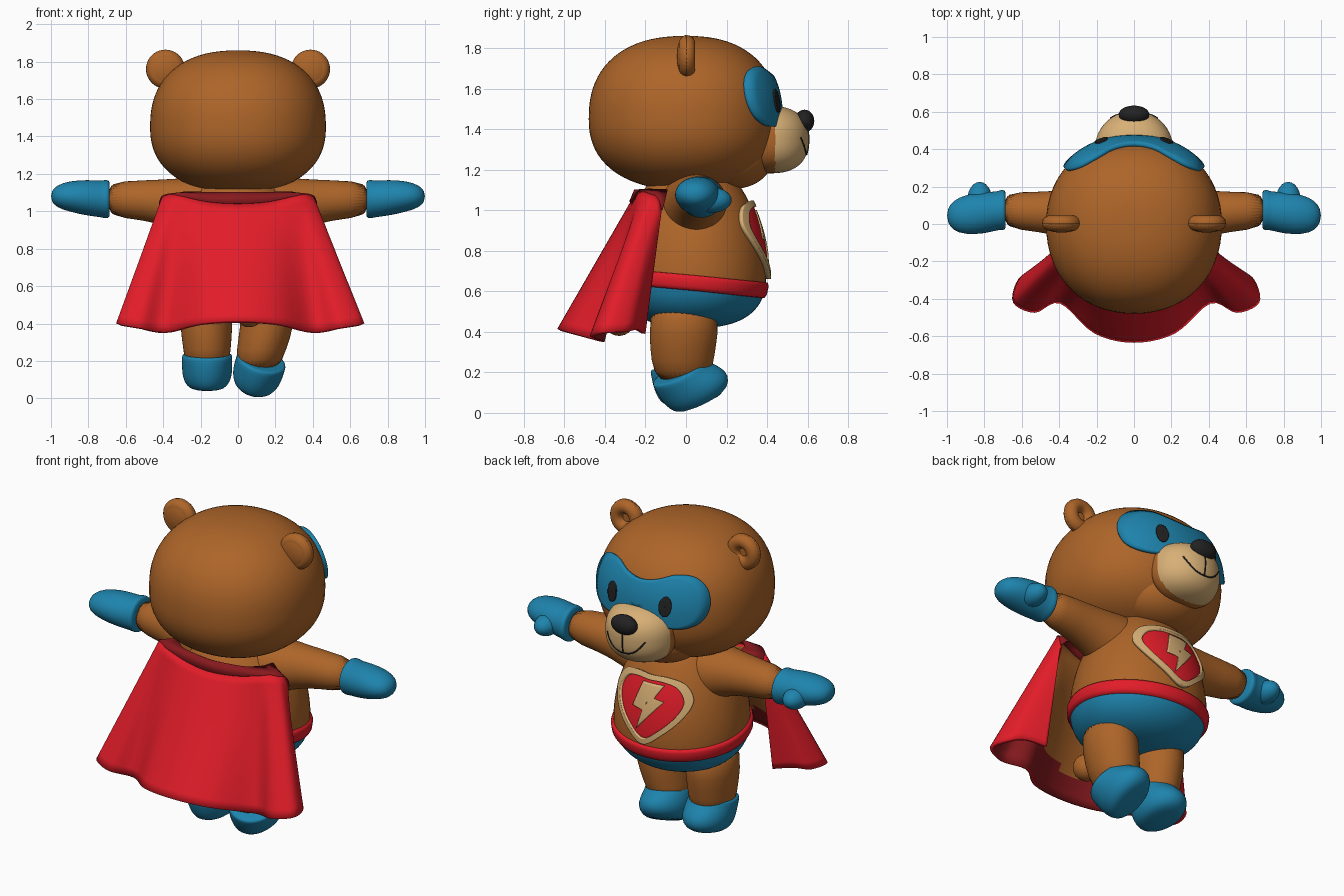
import bpy, bmesh
from math import sin, cos, pi, radians
from mathutils import Vector, Matrix, Euler

if "Cube" in bpy.data.objects:
    bpy.data.objects.remove(bpy.data.objects["Cube"], do_unlink=True)


def material(name, *rgb):
    m = bpy.data.materials.new(name)
    m.use_nodes = True
    m.diffuse_color = (*rgb, 1)
    m.node_tree.nodes["Principled BSDF"].inputs["Base Color"].default_value = (*rgb, 1)
    return m


BROWN = material("brown fur", 0.42, 0.13, 0.022)
BLUE = material("blue cloth", 0.013, 0.23, 0.42)
RED = material("red cloth", 0.76, 0.012, 0.022)
DARK_RED = material("dark red lining", 0.24, 0.01, 0.013)
TAN = material("tan", 0.68, 0.43, 0.18)
BLACK = material("black", 0.016, 0.016, 0.017)


def skin(name, rows, mats, closed=True, caps=True, rule=None):
    """Skin rows of points with quads; rule picks the material slot by face centre."""
    bm = bmesh.new()
    grid = [[bm.verts.new(p) for p in row] for row in rows]
    n = len(rows[0])
    for a, b in zip(grid, grid[1:]):
        for j in range(n if closed else n - 1):
            k = (j + 1) % n
            bm.faces.new((a[j], b[j], b[k], a[k]))
    if caps:
        bm.faces.new(grid[0])
        bm.faces.new(grid[-1])
    if closed:
        bmesh.ops.recalc_face_normals(bm, faces=bm.faces)
    for f in bm.faces:
        f.smooth = True
        if rule:
            f.material_index = rule(f.calc_center_median())
    me = bpy.data.meshes.new(name)
    bm.to_mesh(me)
    bm.free()
    for m in mats:
        me.materials.append(m)
    ob = bpy.data.objects.new(name, me)
    bpy.context.collection.objects.link(ob)
    return ob


def solidify(ob, thickness, offset=0.0):
    mod = ob.modifiers.new("thickness", "SOLIDIFY")
    mod.thickness, mod.offset = thickness, offset
    return mod


def mirrored(ob):
    ob.modifiers.new("mirror", "MIRROR")


def smooth_path(pts, steps=6, loop=False):
    """Catmull-Rom path through the points."""
    pts = [Vector(p) for p in pts]
    n, out = len(pts), []
    pick = (lambda i: pts[i % n]) if loop else (lambda i: pts[min(max(i, 0), n - 1)])
    for i in range(n if loop else n - 1):
        a, b, c, d = (pick(i + k) for k in (-1, 0, 1, 2))
        for s in range(steps):
            t = s / steps
            out.append(0.5 * (2 * b + (c - a) * t + (2 * a - 5 * b + 4 * c - d) * t * t
                              + (3 * b - a - 3 * c + d) * t ** 3))
    return out if loop else out + [pts[-1]]


class Blob:
    """Rounded body: half width a, depth to front and back, height up and down."""

    def __init__(self, centre, a, front, back, up, down, p_up=2.0, p_down=2.0, q=2.0):
        self.c, self.a, self.front, self.back = Vector(centre), a, front, back
        self.up, self.down, self.p_up, self.p_down, self.q = up, down, p_up, p_down, q

    def radius(self, z):
        dz = z - self.c.z
        h, p = (self.up, self.p_up) if dz > 0 else (self.down, self.p_down)
        return max(0, 1 - min(1, abs(dz) / h) ** p) ** (1 / p)

    def point(self, th, z, grow=0.0):
        s, q = sin(th), self.q
        r = self.radius(z) / (abs(s) ** q + abs(cos(th)) ** q) ** (1 / q)
        b = self.front if s > 0 else self.back
        return self.c + Vector(((self.a * r + grow) * cos(th), (b * r + grow) * s, z - self.c.z))

    def y(self, x, z, off=0.0):
        inside = max(0, self.radius(z) ** self.q - abs(x / self.a) ** self.q)
        return self.c.y + off + self.front * inside ** (1 / self.q)

    def build(self, name, mats, rings=40, segs=56, rule=None):
        rows = []
        for i in range(rings + 1):
            s = sin(radians(-89.5 + 179 * i / rings))
            h, p = (self.up, self.p_up) if s > 0 else (self.down, self.p_down)
            z = self.c.z + (h if s > 0 else -h) * abs(s) ** (2 / p)
            rows.append([self.point(2 * pi * j / segs, z) for j in range(segs)])
        return skin(name, rows, mats, rule=rule)


def patch(name, blob, outline, centre, mat, off, thick, inner=0.02, outer=1.0):
    """Plate hugging the front of a blob, inside an x-z outline."""
    c, rows = Vector(centre), []
    for i in range(9):
        t = inner + (outer - inner) * i / 8
        flat = [c + (Vector(p) - c) * t for p in outline]
        rows.append([(p.x, blob.y(p.x, p.y, off), p.y) for p in flat])
    solidify(skin(name, rows, [mat], caps=False), thick)


def both_sides(half):
    """Close an outline whose half runs from the top middle to the bottom middle."""
    return half + [(-x, z) for x, z in half[-2:0:-1]]


def loft(name, sections, mat, axis="z", segs=32):
    """Skin ellipses (x, y, z, r1, r2) lying across the axis."""
    rows = []
    for x, y, z, r1, r2 in sections:
        ring = [(r1 * cos(2 * pi * j / segs), r2 * sin(2 * pi * j / segs)) for j in range(segs)]
        rows.append([(x + u, y + v, z) if axis == "z" else (x, y + u, z + v) for u, v in ring])
    ob = skin(name, rows, [mat])
    ob.modifiers.new("smooth", "SUBSURF").levels = 1
    return ob


# Head, chin and torso
head = Blob((0, 0, 1.45), 0.47, 0.455, 0.48, 0.41, 0.35, 2.35, 2.3, 2.15)
head.build("head", [BROWN])
Blob((0, 0.22, 1.29), 0.25, 0.215, 0.2, 0.2, 0.185, 2.2, 2.2).build("chin", [BROWN])
torso = Blob((0, 0.05, 0.68), 0.375, 0.345, 0.39, 0.59, 0.26, 1.85, 2.5)
WAIST, TILT = 0.64, 0.1
torso.build("torso_and_briefs", [BROWN, BLUE], rings=60,
            rule=lambda c: int(c.z + TILT * (c.y - 0.05) < WAIST))
belt_rows = []
for dz, grow in ((-0.04, -0.01), (-0.037, 0.01), (-0.02, 0.016), (0.02, 0.016), (0.037, 0.01), (0.04, -0.01)):
    belt_rows.append([torso.point(2 * pi * j / 56, WAIST + dz - TILT * 0.35 * sin(2 * pi * j / 56), grow)
                      for j in range(56)])
skin("belt", belt_rows, [RED], caps=False)
Blob((0.06, -0.33, 0.455), 0.075, 0.075, 0.075, 0.075, 0.075).build("tail", [BROWN], 16, 24)

# Muzzle, nose and mouth
muzzle = Blob((0, 0.41, 1.35), 0.207, 0.195, 0.1, 0.165, 0.168, 2.4, 2.5)
muzzle.build("muzzle", [TAN, BROWN], 80, 120, rule=lambda c: int(c.y < 0.44))
Blob((0, 0.585, 1.44), 0.082, 0.048, 0.05, 0.056, 0.056).build("nose", [BLACK], 20, 32)


def mouth_line(name, pts):
    cu = bpy.data.curves.new(name, "CURVE")
    cu.dimensions, cu.bevel_depth, cu.bevel_resolution = "3D", 0.0045, 1
    sp = cu.splines.new("POLY")
    sp.points.add(len(pts) - 1)
    for q, (x, z) in zip(sp.points, pts):
        q.co = (x, muzzle.y(x, z), z, 1)
    cu.materials.append(BLACK)
    bpy.context.collection.objects.link(bpy.data.objects.new(name, cu))


mouth_line("smile", [(0.125 * i / 10, 1.275 + 0.085 * abs(i / 10) ** 2.5) for i in range(-10, 11)])
mouth_line("lip_groove", [(0, 1.275 + 0.02 * i) for i in range(8)])

# Mask and eyes
mask = both_sides([(0, 1.655), (0.1, 1.67), (0.19, 1.7), (0.28, 1.69), (0.345, 1.63),
                   (0.367, 1.54), (0.335, 1.455), (0.25, 1.415), (0.12, 1.42), (0, 1.43)])
patch("mask", head, smooth_path(mask, 5, True), (0, 1.5), BLUE, 0.008, 0.03)
for side, sx in (("left", 1), ("right", -1)):
    oval = [(sx * 0.175 + 0.034 * cos(i * pi / 12), 1.54 + 0.057 * sin(i * pi / 12)) for i in range(24)]
    patch(side + "_eye", head, oval, (sx * 0.175, 1.54), BLACK, 0.027, 0.009)

# Ears: rim with a dished front and a rounded back
for side, sx in (("left", 1), ("right", -1)):
    bpy.ops.mesh.primitive_torus_add(location=(sx * 0.388, 0.005, 1.76), rotation=(pi / 2, 0, 0), major_radius=0.063,
                                     minor_radius=0.041, major_segments=32, minor_segments=14)
    rim = bpy.context.object
    rim.name = side + "_ear_rim"
    rim.data.materials.append(BROWN)
    bpy.ops.object.shade_smooth()
    Blob((sx * 0.388, 0, 1.76), 0.104, 0.012, 0.046, 0.104, 0.104).build(side + "_ear_back", [BROWN], 20, 32)

# Chest badge
shield = smooth_path(both_sides([(0, 1.04), (0.1, 1.04), (0.19, 1.01), (0.24, 0.925),
                                 (0.205, 0.83), (0.11, 0.73), (0, 0.66)]), 6, True)
patch("badge_field", torso, shield, (0, 0.87), RED, 0.006, 0.012, outer=0.9)
patch("badge_border", torso, shield, (0, 0.87), TAN, 0.01, 0.03, inner=0.84)
corners = [(0.04, 0.12), (-0.09, 0.12), (-0.045, 0.045), (-0.105, 0.035), (0.045, -0.14), (0.015, -0.03), (0.085, -0.02)]
bolt = []
for (x0, z0), (x1, z1) in zip(corners, corners[1:] + corners[:1]):
    bolt += [(x0 + (x1 - x0) * k / 4, 0.88 + z0 + (z1 - z0) * k / 4) for k in range(4)]
patch("badge_bolt", torso, bolt, (-0.005, 0.89), TAN, 0.015, 0.009)

# Arms, mittens and thumbs
mirrored(loft("arms", [(0.05, 0.04, 1.0, 0.19, 0.2), (0.2, 0.04, 1.01, 0.17, 0.175), (0.32, 0.05, 1.04, 0.135, 0.135),
                       (0.5, 0.065, 1.06, 0.105, 0.105), (0.72, 0.075, 1.065, 0.1, 0.095)], BROWN, "x"))
mirrored(loft("mittens", [(0.685, 0.075, 1.065, 0.09, 0.085), (0.69, 0.075, 1.065, 0.108, 0.103),
                          (0.715, 0.075, 1.065, 0.108, 0.103), (0.73, 0.07, 1.065, 0.103, 0.097),
                          (0.8, 0.06, 1.072, 0.112, 0.097), (0.9, 0.05, 1.08, 0.108, 0.083),
                          (0.97, 0.045, 1.08, 0.08, 0.06), (1.0, 0.045, 1.08, 0.03, 0.025)], BLUE, "x"))
mirrored(Blob((0.825, 0.13, 1.05), 0.066, 0.095, 0.09, 0.062, 0.062).build("thumbs", [BLUE], 16, 24))

# Legs, one straight and one stepping
loft("right_leg", [(-0.17, -0.01, 0.56, 0.14, 0.17), (-0.17, -0.01, 0.38, 0.142, 0.17),
                   (-0.165, -0.02, 0.26, 0.125, 0.15), (-0.165, -0.01, 0.15, 0.12, 0.13)], BROWN)
loft("left_leg", [(0.17, -0.01, 0.56, 0.14, 0.17), (0.155, -0.01, 0.38, 0.145, 0.17),
                  (0.125, -0.02, 0.26, 0.132, 0.155), (0.1, -0.01, 0.14, 0.115, 0.13)], BROWN)
BOOT = [(0, 0, 0.08, 0.11, 0.12), (0, 0, 0.085, 0.135, 0.145), (0, 0, 0.06, 0.135, 0.147),
        (0, 0.025, 0.01, 0.135, 0.17), (0, 0.04, -0.045, 0.132, 0.175), (0, 0.035, -0.09, 0.11, 0.15),
        (0, 0.03, -0.11, 0.075, 0.105)]
for side, place, turn in (("right", (-0.165, -0.02, 0.152), (8, 0, 0)),
                          ("left", (0.105, 0, 0.135), (25, 17, 0))):
    boot = loft(side + "_boot", BOOT, BLUE)
    boot.data.transform(Matrix.Translation(place) @ Euler([radians(d) for d in turn]).to_matrix().to_4x4())

# Cape with lining, and its collar
hem = [(0.45, -0.2, 0.39), (0.56, -0.24, 0.41), (0.645, -0.3, 0.4), (0.67, -0.42, 0.4),
       (0.55, -0.475, 0.38), (0.41, -0.425, 0.355), (0.22, -0.585, 0.4), (0, -0.635, 0.415)]
top = [(0.42, -0.12, 1.0), (0.42, -0.13, 1.04), (0.41, -0.15, 1.07), (0.4, -0.18, 1.08),
       (0.36, -0.21, 1.09), (0.3, -0.24, 1.08), (0.16, -0.26, 1.05), (0, -0.275, 1.04)]


def full(half, right_scale=1.0):
    return smooth_path([(-x * right_scale, y, z) for x, y, z in half] + half[-2::-1], 5)


def lining_slot(c):
    if -0.27 < c.y < -0.17 and 0.7 < c.z < 0.96 and abs(c.x) > 0.3:
        return 4
    return 0 if c.z > 0.55 else 2


top_edge, hem_edge = full(top), full(hem, 0.965)
rows = [[a.lerp(b, i / 16) for a, b in zip(top_edge, hem_edge)] for i in range(17)]
cape = skin("cape", rows, [RED, BROWN, RED, DARK_RED, RED, BLACK], closed=False, caps=False, rule=lining_slot)
solidify(cape, 0.022, -1).material_offset = 1
neck_edge = [Vector((p.x * 0.7, p.y + 0.025, 1.1)) for p in top_edge]
collar = skin("cape_collar", [neck_edge, top_edge], [DARK_RED], closed=False, caps=False)
solidify(collar, 0.012)
